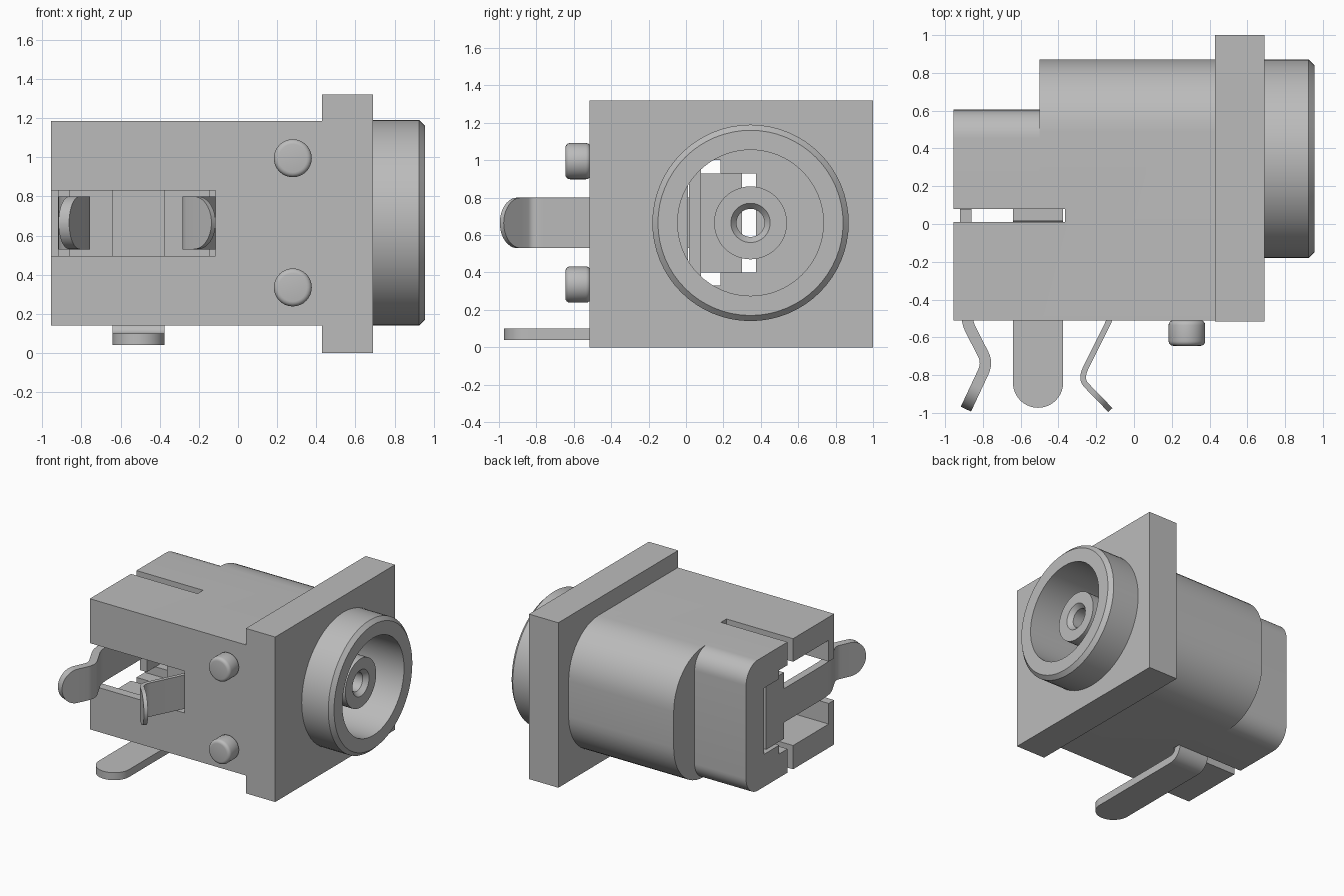
import bpy, bmesh, math
from mathutils import Vector

old = bpy.data.objects.get("Cube")
if old:
    bpy.data.objects.remove(old, do_unlink=True)

grey = bpy.data.materials.new("plain_grey")
grey.use_nodes = True
grey.diffuse_color = (0.5, 0.5, 0.5, 1)
grey.node_tree.nodes["Principled BSDF"].inputs["Base Color"].default_value = (0.5, 0.5, 0.5, 1)

CY, CZ = 0.345, 0.665          # socket axis
FRONT, REAR = -0.51, -0.955    # front face y, open end x


def add(name, bm):
    bmesh.ops.recalc_face_normals(bm, faces=bm.faces)
    me = bpy.data.meshes.new(name)
    bm.to_mesh(me)
    bm.free()
    me.materials.append(grey)
    ob = bpy.data.objects.new(name, me)
    bpy.context.collection.objects.link(ob)
    return ob


def prism(name, pts, axis, lo, hi):
    """Extrude a 2D outline along an axis."""
    place = {"x": lambda a, b, h: (h, a, b),
             "y": lambda a, b, h: (a, h, b),
             "z": lambda a, b, h: (a, b, h)}[axis]
    bm = bmesh.new()
    low = [bm.verts.new(place(a, b, lo)) for a, b in pts]
    top = [bm.verts.new(place(a, b, hi)) for a, b in pts]
    bm.faces.new(low)
    bm.faces.new(top)
    n = len(pts)
    for i in range(n):
        j = (i + 1) % n
        bm.faces.new((low[i], low[j], top[j], top[i]))
    return add(name, bm)


def box(name, x, y, z):
    return prism(name, [(x[0], y[0]), (x[1], y[0]), (x[1], y[1]), (x[0], y[1])], "z", *z)


def arc(cx, cy, r, a0, a1, n=12):
    return [(cx + r * math.cos(math.radians(a0 + (a1 - a0) * i / n)),
             cy + r * math.sin(math.radians(a0 + (a1 - a0) * i / n))) for i in range(n + 1)]


def lathe(name, profile, n=64):
    """Revolve a closed (x, radius) outline around the socket axis."""
    bm = bmesh.new()
    rings = []
    for i in range(n):
        a = math.tau * i / n
        rings.append([bm.verts.new((x, CY + r * math.cos(a), CZ + r * math.sin(a)))
                      for x, r in profile])
    m = len(profile)
    for i in range(n):
        p, q = rings[i], rings[(i + 1) % n]
        for k in range(m):
            l = (k + 1) % m
            bm.faces.new((p[k], p[l], q[l], q[k]))
    return add(name, bm)


def shell_outline(back, r, z0=0.14, z1=1.185):
    """Square at the front, rounded along the back edges."""
    return ([(FRONT, z0)] + arc(back - r, z0 + r, r, -90, 0)
            + arc(back - r, z1 - r, r, 0, 90) + [(FRONT, z1)])


def smooth(ob):
    bpy.ops.object.select_all(action="DESELECT")
    ob.select_set(True)
    bpy.context.view_layer.objects.active = ob
    bpy.ops.object.shade_smooth_by_angle(angle=math.radians(32))


def apply_modifiers(ob):
    bpy.context.view_layer.objects.active = ob
    for mod in list(ob.modifiers):
        bpy.ops.object.modifier_apply(modifier=mod.name)


# Housing solids
rear_housing = prism("rear_housing", shell_outline(0.605, 0.15), "x", REAR, -0.5)
main_housing = prism("main_housing", shell_outline(0.87, 0.38), "x", -0.5, 0.43)
flange = box("flange", (0.43, 0.69), (-0.515, 1.0), (0, 1.32))

# Hollow interior
cutters = [
    box("cavity", (-1.1, -0.115), (-0.44, 0.185), (0.33, 1.0)),
    box("contact_recess", (-1.1, -0.115), (0.1, 0.375), (0.4, 0.93)),
    box("slot", (-1.1, -0.365), (0.01, 0.08), (0, 1.4)),
    box("front_opening", (-1.1, -0.115), (-0.7, -0.3), (0.495, 0.83)),
    prism("bore", arc(CY, CZ, 0.39, 0, 360, 64)[:-1], "x", -0.115, 0.8),
]
for part, tools in ((rear_housing, cutters[:4]), (main_housing, cutters),
                    (flange, cutters[4:])):
    for tool in tools:
        mod = part.modifiers.new(tool.name, "BOOLEAN")
        mod.operation = "DIFFERENCE"
        mod.solver = "EXACT"
        mod.object = tool
    apply_modifiers(part)
for tool in cutters:
    bpy.data.objects.remove(tool, do_unlink=True)

# Round socket and centre pin
barrel = lathe("barrel", [(0.69, 0.39), (0.69, 0.525), (0.925, 0.525),
                          (0.955, 0.495), (0.955, 0.39)])
pin = lathe("centre_pin", [(-0.115, 0.075), (-0.115, 0.195), (0.845, 0.195),
                           (0.845, 0.105), (0.81, 0.075)], 48)
# Pin seat: closes the recess around the pin hole
parts = [rear_housing, main_housing, flange, barrel, pin]

# Locating pegs
for label, z in (("lower", 0.335), ("upper", 0.995)):
    peg = prism(label + "_peg", arc(0.28, z, 0.097, 0, 360, 32)[:-1], "y", -0.645, FRONT)
    bev = peg.modifiers.new("round", "BEVEL")
    bev.width, bev.segments = 0.025, 4
    bev.angle_limit = math.radians(50)
    apply_modifiers(peg)
    parts.append(peg)

# Bent bottom terminal: rounded foot, curved bend, upright blade
parts.append(prism("terminal_foot", [(-0.375, -0.03)] + arc(-0.508, -0.84, 0.133, 0, -180, 20)
                   + [(-0.641, -0.03)], "z", 0.04, 0.1))
bend = arc(-0.03, 0.15, 0.11, -90, 0) + arc(-0.03, 0.15, 0.05, 0, -90)
parts.append(prism("terminal_bend", bend, "x", -0.641, -0.375))
parts.append(box("terminal_blade", (-0.641, -0.375), (0.015, 0.08), (0.15, 1.02)))


def ribbon(name, path, thick, half=0.135):
    """Flat spring strip following an xy path, with a rounded tip."""
    pts = [Vector(p) for p in path]
    fine = [pts[0]]
    for i in range(1, len(pts) - 1):        # soften the bends
        a = pts[i].lerp(pts[i - 1], 0.2)
        b = pts[i].lerp(pts[i + 1], 0.2)
        for k in range(7):
            t = k / 6
            fine.append(a.lerp(pts[i], t).lerp(pts[i].lerp(b, t), t))
    tip, before = pts[-1], fine[-1]
    start = tip + (before - tip).normalized() * 0.13
    rows = [(p, half) for p in fine]
    for k in range(13):
        t = math.sin(math.pi / 2 * k / 12)
        rows.append((start.lerp(tip, t), half * max(0.02, math.sqrt(max(0, 1 - t * t)))))
    bm = bmesh.new()
    pairs = [(bm.verts.new((p.x, p.y, CZ - h)), bm.verts.new((p.x, p.y, CZ + h)))
             for p, h in rows]
    for (a, b), (c, d) in zip(pairs, pairs[1:]):
        bm.faces.new((a, c, d, b))
    ob = add(name, bm)
    sol = ob.modifiers.new("thickness", "SOLIDIFY")
    sol.thickness, sol.offset = thick, 0
    apply_modifiers(ob)
    return ob


# Spring contacts with their inner mounting plates
parts.append(ribbon("outer_spring", [(-0.89, 0.1), (-0.89, -0.51), (-0.775, -0.735),
                                     (-0.89, -0.98)], 0.06))
parts.append(ribbon("inner_spring", [(-0.105, -0.44), (-0.13, -0.51), (-0.285, -0.82),
                                     (-0.125, -0.985)], 0.03))
parts.append(box("outer_spring_plate", (-0.92, -0.86), (0.075, 0.3), (0.4, 0.93)))
parts.append(box("inner_spring_plate", (-0.145, -0.1), (-0.44, 0.012), (0.33, 1.0)))

for part in parts:
    smooth(part)
